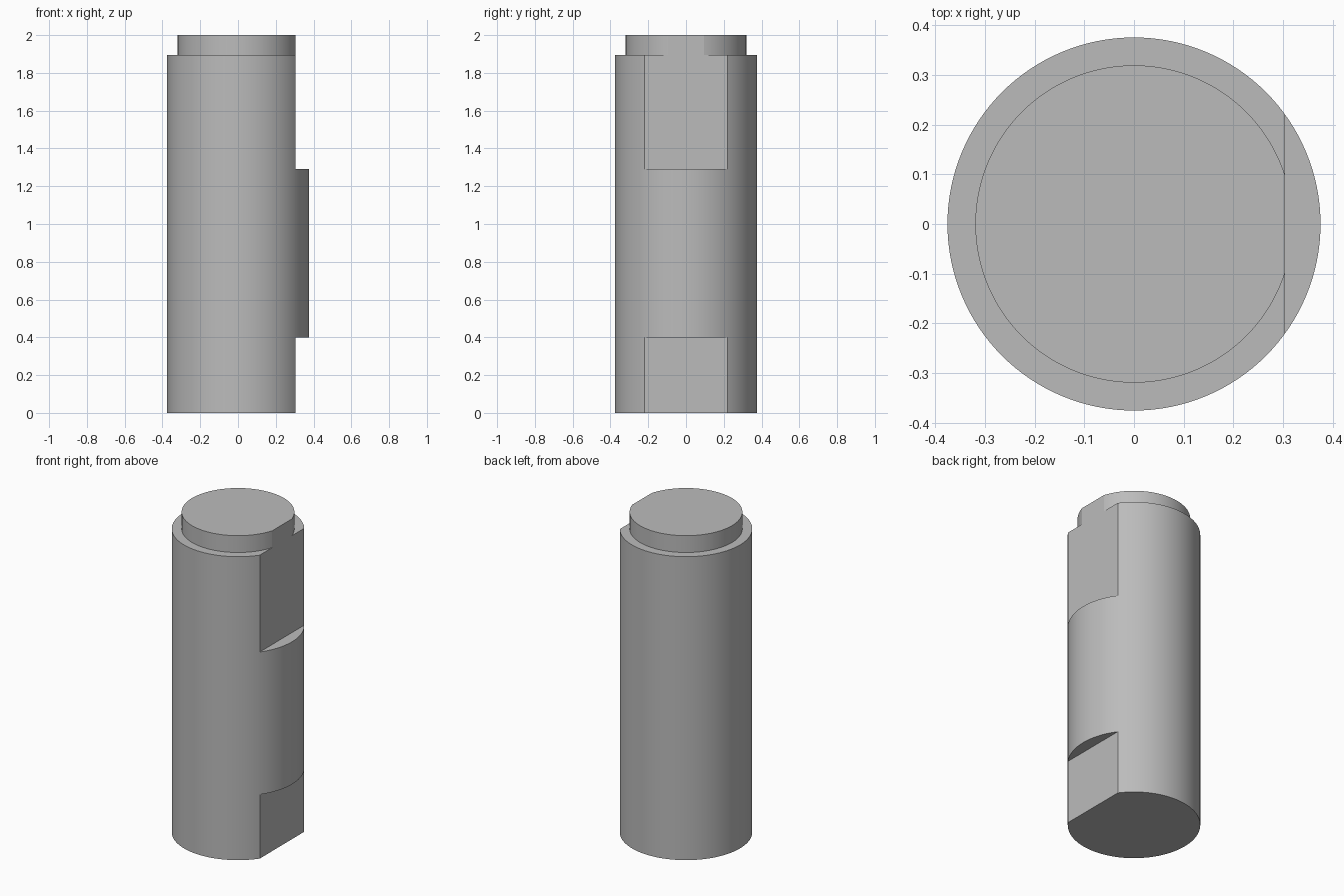
import bpy
import bmesh
from math import radians, tau
from mathutils import Matrix, Vector

old = bpy.data.objects.get("Cube")
if old:
    bpy.data.objects.remove(old, do_unlink=True)

RADIUS, NECK_RADIUS = 0.375, 0.319
HEIGHT, SHOULDER = 2.0, 1.895
FLAT_X = 0.304
SEGMENTS = 128

# Plain grey metal
grey = bpy.data.materials.new("grey_metal")
grey.use_nodes = True
grey.diffuse_color = (0.5, 0.5, 0.5, 1)
grey.node_tree.nodes["Principled BSDF"].inputs["Base Color"].default_value = (0.5, 0.5, 0.5, 1)


def new_object(name, bm):
    bmesh.ops.recalc_face_normals(bm, faces=bm.faces)
    mesh = bpy.data.meshes.new(name)
    bm.to_mesh(mesh)
    bm.free()
    obj = bpy.data.objects.new(name, mesh)
    bpy.context.collection.objects.link(obj)
    return obj


def make_pin():
    # Stepped round body: extrude a disc up, inset the shoulder, raise the neck
    bm = bmesh.new()
    rings = []
    for radius, z in ((RADIUS, 0), (RADIUS, SHOULDER), (NECK_RADIUS, SHOULDER), (NECK_RADIUS, HEIGHT)):
        rings.append([bm.verts.new(Matrix.Rotation(tau * i / SEGMENTS, 3, "Z") @ Vector((radius, 0, z)))
                      for i in range(SEGMENTS)])
    for low, high in zip(rings, rings[1:]):
        for i in range(SEGMENTS):
            j = (i + 1) % SEGMENTS
            bm.faces.new((low[i], low[j], high[j], high[i]))
    bm.faces.new(rings[0])
    bm.faces.new(rings[-1])
    return new_object("shaft_pin", bm)


def cut_flat(target, name, bottom, top):
    # Box cutter that mills a flat on the left (+x) side
    bm = bmesh.new()
    size = Matrix.Diagonal((0.4, 1, top - bottom, 1))
    place = Matrix.Translation((FLAT_X + 0.2, 0, (bottom + top) / 2))
    bmesh.ops.create_cube(bm, size=1, matrix=place @ size)
    cutter = new_object(name, bm)
    cutter.hide_render = True
    mod = target.modifiers.new(name, "BOOLEAN")
    mod.operation, mod.solver, mod.object = "DIFFERENCE", "EXACT", cutter
    bpy.ops.object.modifier_apply(modifier=mod.name)
    bpy.data.objects.remove(cutter, do_unlink=True)


pin = make_pin()
pin.data.materials.append(grey)
bpy.context.view_layer.objects.active = pin
pin.select_set(True)

# Lower and upper flats, leaving a full round band between them
cut_flat(pin, "lower_flat", -0.1, 0.4)
cut_flat(pin, "upper_flat", 1.29, 2.1)

bpy.ops.object.shade_smooth_by_angle(angle=radians(15))
